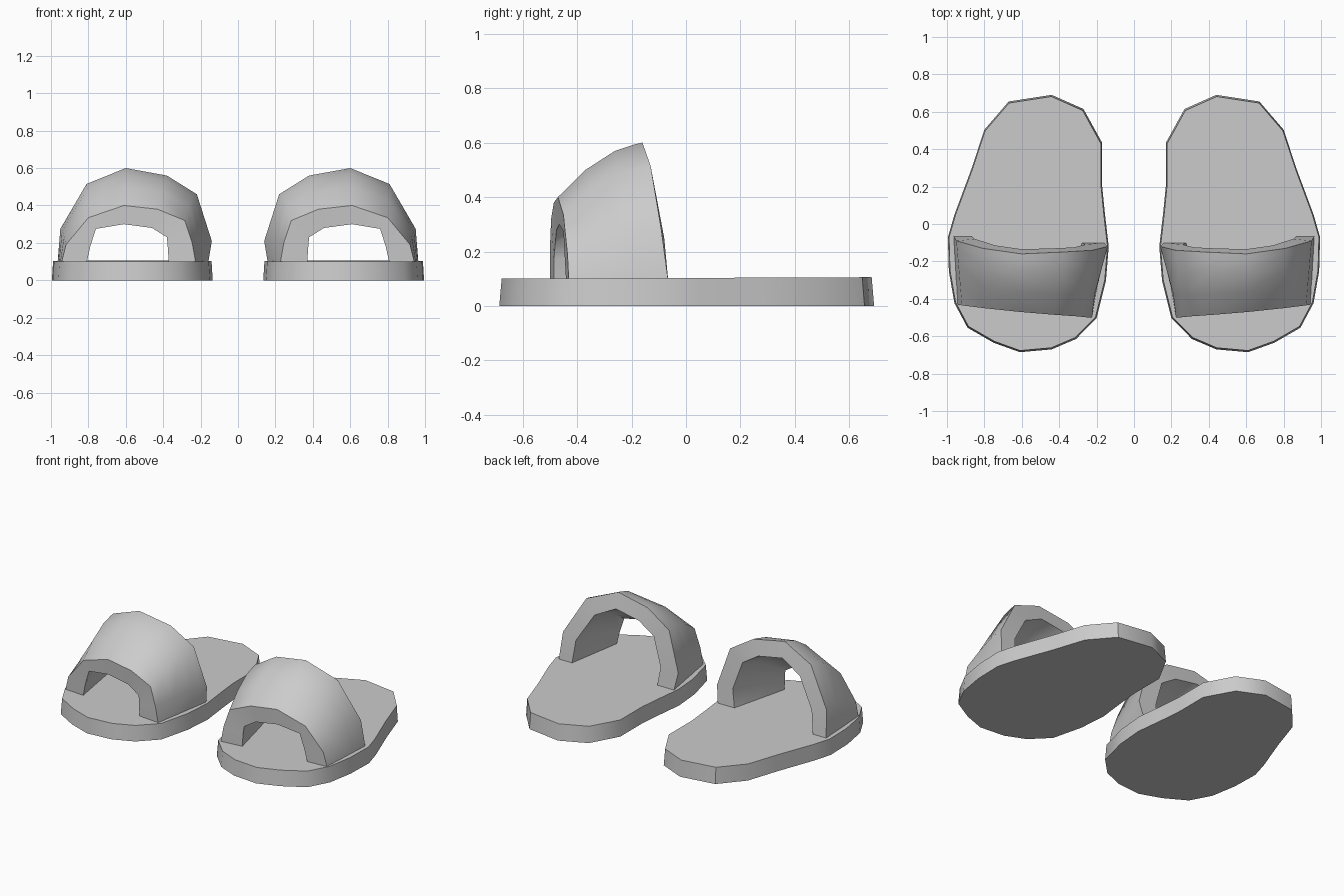
import bpy, bmesh, math
from mathutils import Vector

if "Cube" in bpy.data.objects:
    bpy.data.objects.remove(bpy.data.objects["Cube"])

grey = bpy.data.materials.new("plain grey")
grey.diffuse_color = (0.6, 0.6, 0.6, 1)
grey.use_nodes = True
grey.node_tree.nodes["Principled BSDF"].inputs["Base Color"].default_value = grey.diffuse_color

# Sole outline, counter-clockwise from the inner heel
OUTLINE = [(.17, .43), (.17, .20), (.155, .05), (.135, -.12), (.15, -.30), (.20, -.50),
           (.31, -.61), (.44, -.665), (.61, -.68), (.75, -.63), (.89, -.55), (.96, -.42),
           (.99, -.25), (.995, -.07), (.96, .05), (.87, .29), (.80, .50), (.67, .65),
           (.44, .685), (.27, .61)]

# Strap arches as (x, y, z): toe opening and ankle opening, outside and inside
TOE_OUT = [(.225, -.50, .09), (.245, -.50, .20), (.285, -.495, .32), (.43, -.485, .38),
           (.61, -.47, .40), (.80, -.45, .335), (.92, -.435, .19), (.945, -.43, .09)]
TOE_IN = [(.37, -.485, .09), (.375, -.485, .17), (.38, -.48, .23), (.46, -.475, .28),
          (.61, -.465, .30), (.76, -.45, .275), (.79, -.445, .18), (.81, -.44, .09)]
BACK_OUT = [(.16, -.10, .09), (.14, -.12, .21), (.22, -.14, .46), (.38, -.15, .56),
            (.60, -.16, .60), (.81, -.13, .515), (.95, -.09, .275), (.965, -.065, .09)]
BACK_IN = [(.28, -.10, .09), (.26, -.11, .22), (.32, -.125, .40), (.43, -.13, .47),
           (.60, -.135, .50), (.74, -.115, .43), (.85, -.08, .25), (.87, -.065, .09)]


def finish(bm, name, sharp):
    bmesh.ops.recalc_face_normals(bm, faces=bm.faces)
    mesh = bpy.data.meshes.new(name)
    bm.to_mesh(mesh)
    bm.free()
    mesh.materials.append(grey)
    obj = bpy.data.objects.new(name, mesh)
    bpy.context.collection.objects.link(obj)
    bpy.ops.object.select_all(action='DESELECT')
    obj.select_set(True)
    bpy.context.view_layer.objects.active = obj
    bpy.ops.object.shade_smooth_by_angle(angle=math.radians(sharp))


def sole(side, name):
    bm = bmesh.new()
    low = [bm.verts.new((side * x, y * 1.008, 0)) for x, y in OUTLINE]
    top = [bm.verts.new((side * (.57 + (x - .57) * .985), y * .995, .103 + .004 * y))
           for x, y in OUTLINE]
    bm.faces.new(low)
    bm.faces.new(top)
    for i in range(len(low)):
        j = (i + 1) % len(low)
        bm.faces.new((low[i], low[j], top[j], top[i]))
    finish(bm, name, 40)


def skin(a_curve, b_curve, steps, bulge):
    """Rows of points blended between two arches, swelling upward midway."""
    rows = []
    for t in steps:
        row = []
        for a, b in zip(a_curve, b_curve):
            p = Vector(a).lerp(Vector(b), t)
            p.z += bulge * math.sin(math.pi * t) * min(1, max(0, (p.z - .09) / .3))
            row.append(p)
        rows.append(row)
    return rows


def strap(side, name):
    bm = bmesh.new()
    steps = (0, .33, .67, .9, 1)
    # Closed loop of rows: outside toe to ankle, then inside ankle to toe
    rows = skin(TOE_OUT, BACK_OUT, steps, .04) + skin(TOE_IN, BACK_IN, steps, .03)[::-1]
    grid = [[bm.verts.new((side * p.x, p.y, p.z)) for p in row] for row in rows]
    for k in range(len(grid)):
        a, b = grid[k], grid[(k + 1) % len(grid)]
        for i in range(len(a) - 1):
            bm.faces.new((a[i], a[i + 1], b[i + 1], b[i]))
    # Feet where the strap meets the sole
    for end in (0, -1):
        bm.faces.new([row[end] for row in grid])
    finish(bm, name, 48)


for side, label in ((-1, "left"), (1, "right")):
    sole(side, label + "_sole")
    strap(side, label + "_strap")
